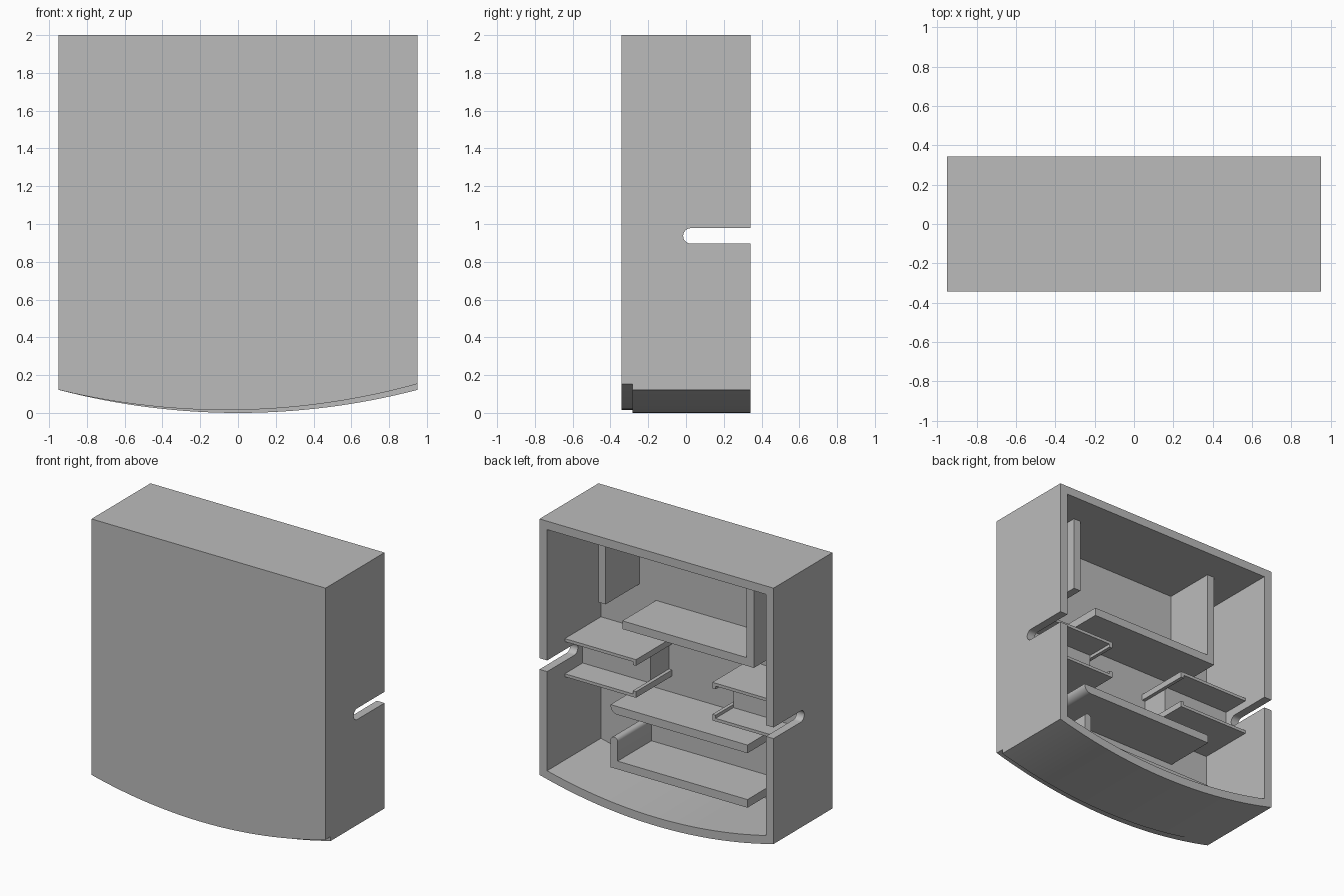
import bpy, bmesh
from math import sin, cos, pi, sqrt

old = bpy.data.objects.get("Cube")
if old:
    bpy.data.objects.remove(old, do_unlink=True)

HALF, TOP, BACK, INNER, FRONT = 0.95, 2.0, 0.342, -0.282, -0.342
WALL = 0.062
SAG = 0.122
RADIUS = (HALF**2 + SAG**2) / (2 * SAG)
RIB_Y = 0.11      # how far the ribs reach back
RAIL_Y = 0.137    # how far the side rails reach back

grey = bpy.data.materials.new("plain grey")
grey.use_nodes = True
grey.diffuse_color = (0.5, 0.5, 0.5, 1)
grey.node_tree.nodes["Principled BSDF"].inputs["Base Color"].default_value = (0.5, 0.5, 0.5, 1)


def finish(name, bm):
    bmesh.ops.recalc_face_normals(bm, faces=bm.faces)
    mesh = bpy.data.meshes.new(name)
    bm.to_mesh(mesh)
    bm.free()
    mesh.materials.append(grey)
    obj = bpy.data.objects.new(name, mesh)
    bpy.context.collection.objects.link(obj)
    return obj


def smooth(obj):
    bpy.ops.object.select_all(action='DESELECT')
    obj.select_set(True)
    bpy.context.view_layer.objects.active = obj
    bpy.ops.object.shade_smooth_by_angle(angle=pi / 6)


def prism(name, profile, y0, y1):
    """Extrude an (x, z) outline from y0 to y1."""
    bm = bmesh.new()
    face = bm.faces.new([bm.verts.new((x, y0, z)) for x, z in profile])
    out = bmesh.ops.extrude_face_region(bm, geom=[face])
    moved = [v for v in out["geom"] if isinstance(v, bmesh.types.BMVert)]
    bmesh.ops.translate(bm, verts=moved, vec=(0, y1 - y0, 0))
    return finish(name, bm)


def rect(x0, x1, z0, z1):
    return [(x0, z0), (x1, z0), (x1, z1), (x0, z1)]


def arc(cx, cz, r, a0, a1, n=12):
    return [(cx + r * cos(a0 + (a1 - a0) * i / n), cz + r * sin(a0 + (a1 - a0) * i / n))
            for i in range(n + 1)]


def belly(half, lift=0.0, tilt=0.0, n=48):
    """Bowed underside, from the -x end to the +x end."""
    xs = [-half + 2 * half * i / n for i in range(n + 1)]
    return [(x, RADIUS - sqrt(RADIUS**2 - x * x) + lift + tilt * (x + half)) for x in xs]


# Front panel, its bowed edge slightly tilted
panel = prism("front_panel", belly(HALF, tilt=0.0165) + [(HALF, TOP), (-HALF, TOP)], FRONT, INNER)
smooth(panel)

# Surrounding wall, open at the back
outer = belly(HALF) + [(HALF, TOP), (-HALF, TOP)]
half_in = HALF - WALL
inner = belly(half_in, lift=WALL) + [(half_in, TOP - WALL), (-half_in, TOP - WALL)]
bm = bmesh.new()
rings = [[bm.verts.new((x, y, z)) for x, z in loop]
         for loop, y in ((outer, INNER), (outer, BACK), (inner, BACK), (inner, INNER))]
count = len(outer)
for a in range(4):
    p, q = rings[a], rings[(a + 1) % 4]
    for i in range(count):
        j = (i + 1) % count
        bm.faces.new((p[i], p[j], q[j], q[i]))
shell = finish("outer_wall", bm)

# Round-ended slot through both side walls
slot_r, slot_y, slot_z = 0.041, 0.026, 0.937
outline = arc(slot_y, slot_z, slot_r, pi / 2, 3 * pi / 2, 16)
outline += [(BACK + 0.1, slot_z - slot_r), (BACK + 0.1, slot_z + slot_r)]
bm = bmesh.new()
ends = [[bm.verts.new((x, y, z)) for y, z in outline] for x in (-1.1, 1.1)]
for end in ends:
    bm.faces.new(end)
for i in range(len(outline)):
    j = (i + 1) % len(outline)
    bm.faces.new((ends[0][i], ends[0][j], ends[1][j], ends[1][i]))
cutter = finish("slot_cutter", bm)
cutter.hide_render = True
cut = shell.modifiers.new("slots", 'BOOLEAN')
cut.operation = 'DIFFERENCE'
cut.solver = 'EXACT'
cut.object = cutter
bpy.context.view_layer.objects.active = shell
bpy.ops.object.modifier_apply(modifier=cut.name)
bpy.data.objects.remove(cutter, do_unlink=True)
smooth(shell)

# Upper ribs and shelf
ceiling = TOP - WALL
prism("upper_left_rib", rect(0.575, 0.633, 1.385, ceiling), INNER, RIB_Y)
prism("upper_right_rib", rect(-0.628, -0.57, 1.30, ceiling), INNER, RIB_Y)
prism("upper_shelf", rect(-0.628, 0.44, 1.24, 1.30), INNER, RIB_Y)

# Lipped rails and a block beside each slot
for side, s in (("left", 1), ("right", -1)):
    for level, z, up in (("upper", 1.06, -1), ("lower", 0.78, 1)):
        lip = [(half_in, z), (0.31, z), (0.31, z + up * 0.045), (0.336, z + up * 0.045),
               (0.336, z + up * 0.022), (half_in, z + up * 0.022)]
        prism(f"{side}_{level}_rail", [(s * x, h) for x, h in lip], INNER, RAIL_Y)
    prism(f"{side}_rail_block", rect(s * 0.336, s * half_in, 0.80, 1.04), INNER, -0.07)

# Middle shelf with a rounded lower corner
middle = [(-0.576, 0.66), (-0.576, 0.60)] + arc(0.48, 0.656, 0.056, -pi / 2, 0) + [(0.536, 0.66)]
smooth(prism("middle_shelf", middle, INNER, RIB_Y))

# Lower tray with a round-topped end wall
tray = [(-0.576, 0.26), (-0.576, 0.20), (0.536, 0.20)]
tray += arc(0.507, 0.40, 0.029, 0, pi) + [(0.478, 0.26)]
smooth(prism("lower_tray", tray, INNER, RIB_Y))
